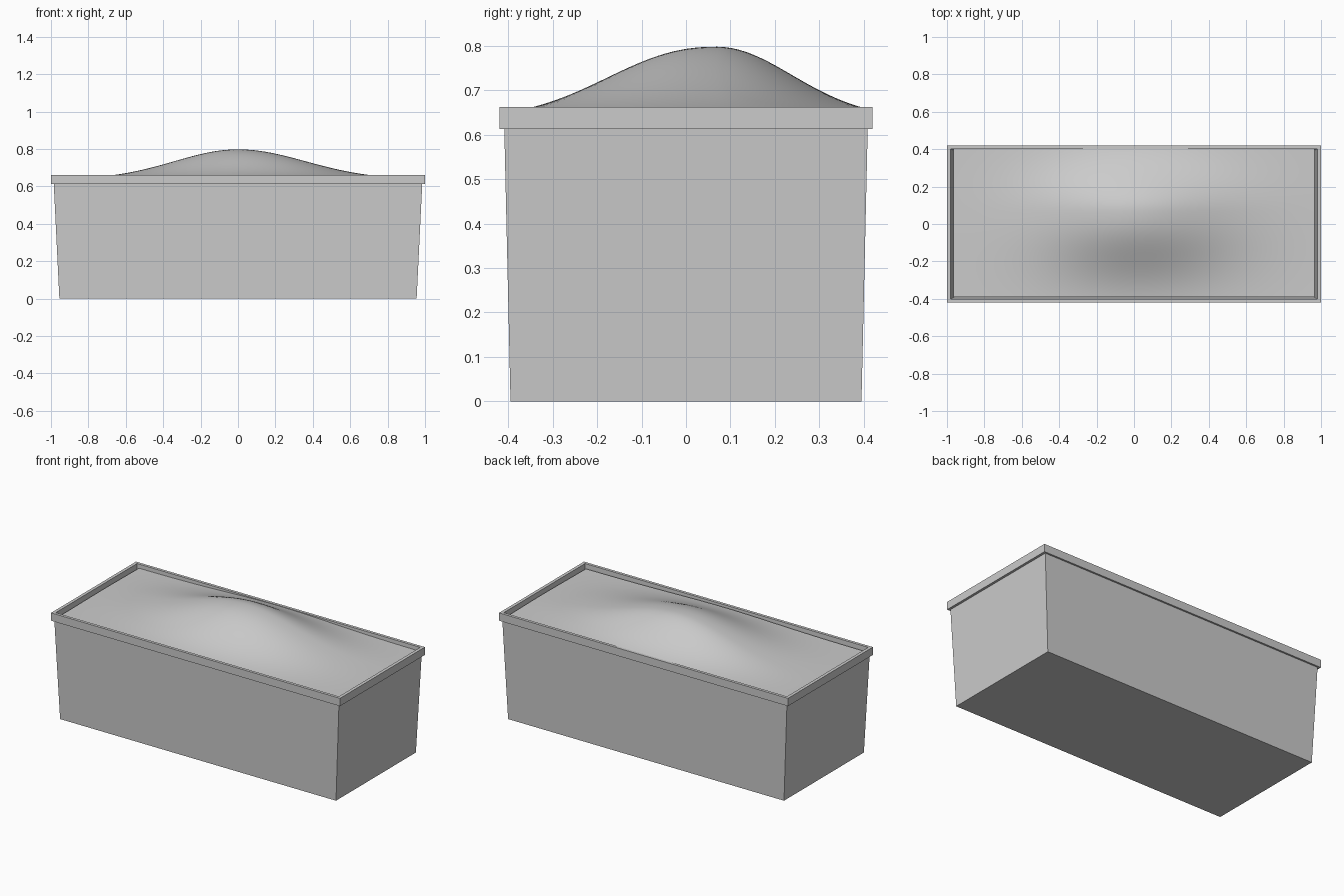
import bpy
import bmesh
import math

cube = bpy.data.objects.get("Cube")
if cube:
    bpy.data.objects.remove(cube, do_unlink=True)

grey = bpy.data.materials.new("plain grey")
grey.use_nodes = True
grey.diffuse_color = (0.6, 0.6, 0.6, 1)
grey.node_tree.nodes["Principled BSDF"].inputs["Base Color"].default_value = (0.6, 0.6, 0.6, 1)


def finish(bm, name):
    mesh = bpy.data.meshes.new(name)
    bm.to_mesh(mesh)
    bm.free()
    mesh.materials.append(grey)
    obj = bpy.data.objects.new(name, mesh)
    bpy.context.collection.objects.link(obj)
    return obj


def rectangular_loft(name, rings, closed=False):
    """Join rectangles given as (half x, half y, z)."""
    bm = bmesh.new()
    loops = [[bm.verts.new((sx * x, sy * y, z))
              for sx, sy in ((-1, -1), (1, -1), (1, 1), (-1, 1))]
             for x, y, z in rings]
    pairs = list(zip(loops, loops[1:]))
    if closed:
        pairs.append((loops[-1], loops[0]))
    else:
        bm.faces.new(loops[0])
        bm.faces.new(loops[-1])
    for a, b in pairs:
        for i in range(4):
            j = (i + 1) % 4
            bm.faces.new((a[i], a[j], b[j], b[i]))
    bmesh.ops.recalc_face_normals(bm, faces=bm.faces)
    return finish(bm, name)


# Tapered hollow trough with a stepped rim
rectangular_loft("planter_box", [
    (0.955, 0.395, 0), (0.985, 0.409, 0.613), (1, 0.42, 0.613), (1, 0.42, 0.662),
    (0.98, 0.402, 0.662), (0.95, 0.387, 0.03)])


# Soil sheet raised into a lopsided mound
def mound_height(x, y):
    across = math.exp(-0.5 * (x / (0.34 if x < 0 else 0.36)) ** 2)
    d = y - 0.07
    if d < 0:
        along = math.exp(-(-d / 0.317) ** 2.3)
    else:
        along = math.exp(-0.5 * (d / 0.168) ** 2)
    return 0.637 + 0.161 * across * along


bm = bmesh.new()
bmesh.ops.create_grid(bm, x_segments=96, y_segments=48, size=1)
for v in bm.verts:
    v.co.x *= 0.966
    v.co.y = 0.005 + v.co.y * 0.395
    v.co.z = mound_height(v.co.x, v.co.y)
for f in bm.faces:
    f.smooth = True
finish(bm, "soil_mound")
